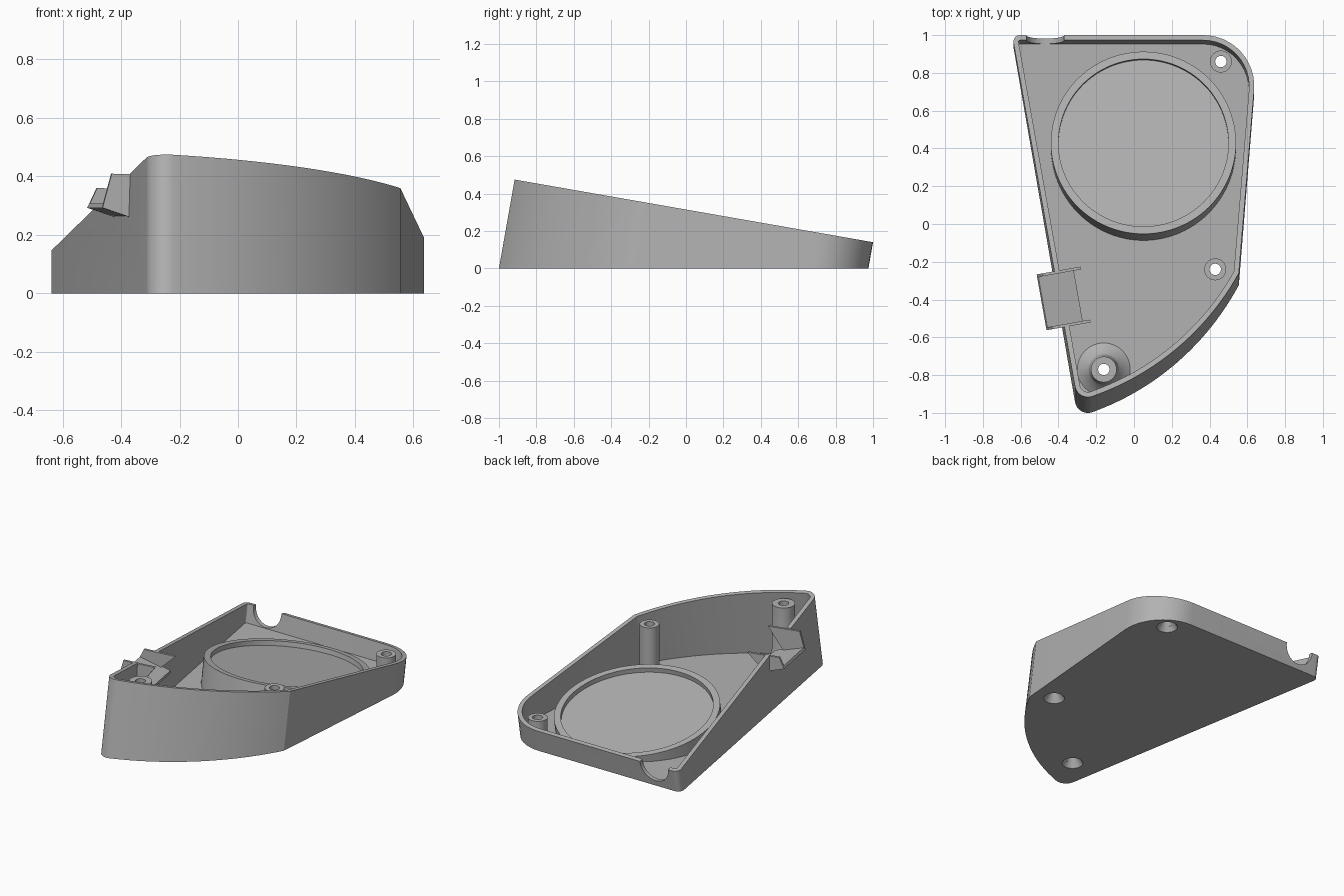
import bpy, bmesh, math
from mathutils import Vector, Matrix

if "Cube" in bpy.data.objects:
    bpy.data.objects.remove(bpy.data.objects["Cube"])

TILT = math.radians(10)
N = Vector((0, math.sin(TILT), math.cos(TILT)))   # wall direction
FLOOR, WALL = 0.03, 0.027

grey = bpy.data.materials.new("grey plastic")
grey.diffuse_color = (0.45, 0.45, 0.45, 1)
grey.use_nodes = True
grey.node_tree.nodes["Principled BSDF"].inputs["Base Color"].default_value = grey.diffuse_color


def rim_z(y):
    return 0.3148 - 0.1747 * y


def slide(p, z):
    """Move a point along the wall direction to height z."""
    return p + N * ((z - p.z) / N.z)


def make(name, bm):
    bmesh.ops.recalc_face_normals(bm, faces=bm.faces)
    me = bpy.data.meshes.new(name)
    bm.to_mesh(me)
    bm.free()
    ob = bpy.data.objects.new(name, me)
    bpy.context.collection.objects.link(ob)
    me.materials.append(grey)
    return ob


def smooth(ob):
    bpy.ops.object.select_all(action='DESELECT')
    ob.select_set(True)
    bpy.context.view_layer.objects.active = ob
    bpy.ops.object.shade_smooth_by_angle(angle=math.radians(20))


def bridge(bm, a, b):
    n = len(a)
    for i in range(n):
        bm.faces.new((a[i], a[(i + 1) % n], b[(i + 1) % n], b[i]))


def lathe(name, profile, closed, seg=48):
    """Spin (radius, z) points around z; closed joins last to first."""
    bm = bmesh.new()
    rings = [[bm.verts.new((r * math.cos(2 * math.pi * i / seg),
                            r * math.sin(2 * math.pi * i / seg), z))
              for i in range(seg)] for r, z in profile]
    for a, b in zip(rings, rings[1:]):
        bridge(bm, a, b)
    if closed:
        bridge(bm, rings[-1], rings[0])
    else:
        bm.faces.new(rings[0])
        bm.faces.new(rings[-1])
    return make(name, bm)


def prism(name, pts, offset):
    bm = bmesh.new()
    a = [bm.verts.new(p) for p in pts]
    b = [bm.verts.new(p + offset) for p in pts]
    bm.faces.new(a)
    bm.faces.new(b)
    bridge(bm, a, b)
    return make(name, bm)


def fillet(corners, steps=12):
    out = []
    for i, (x, y, r) in enumerate(corners):
        p = Vector((x, y))
        if r == 0:
            out.append(p)
            continue
        u = (Vector(corners[i - 1][:2]) - p).normalized()
        v = (Vector(corners[(i + 1) % len(corners)][:2]) - p).normalized()
        half = u.angle(v) / 2
        c = p + (u + v).normalized() * (r / math.sin(half))
        s = p + u * (r / math.tan(half)) - c
        e = p + v * (r / math.tan(half)) - c
        turn = math.atan2(s.x * e.y - s.y * e.x, s.dot(e))
        out += [c + Matrix.Rotation(turn * k / steps, 2) @ s for k in range(steps + 1)]
    return out


def inset(pts, d):
    out = []
    for i, p in enumerate(pts):
        a = (p - pts[i - 1]).normalized()
        b = (pts[(i + 1) % len(pts)] - p).normalized()
        na, nb = Vector((-a.y, a.x)), Vector((-b.y, b.x))
        out.append(p + (na + nb) * (d / (1 + na.dot(nb))))
    return out


# Rim outline, counter-clockwise: front arc, right side, back, left side
B, A, sag = Vector((-0.2, -0.905)), Vector((0.555, -0.26)), 0.09
chord = A - B
radius = chord.length ** 2 / (8 * sag) + sag / 2
out_dir = Vector((chord.y, -chord.x)).normalized()
centre = (A + B) / 2 - out_dir * (radius - sag)
half = math.asin(chord.length / 2 / radius)
arc = [centre + Matrix.Rotation(-half + 2 * half * k / 24, 2) @ (out_dir * radius)
       for k in range(25)]
corners = [(-0.298, -0.941, 0.07)] + [(p.x, p.y, 0) for p in arc]
corners += [(0.66, 1.0, 0.27), (-0.645, 1.0, 0.035)]
outer = fillet(corners)
inner = inset(outer, WALL)

# Tray shell with leaning walls
bm = bmesh.new()
top_o = [Vector((p.x, p.y, rim_z(p.y))) for p in outer]
top_i = [Vector((p.x, p.y, rim_z(p.y))) for p in inner]
loops = [[bm.verts.new(p) for p in ring] for ring in (
    [slide(p, 0) for p in top_o], top_o, top_i, [slide(p, FLOOR) for p in top_i])]
for a, b in zip(loops, loops[1:]):
    bridge(bm, a, b)
bm.faces.new(loops[0])
bm.faces.new(loops[-1])
shell = make("shell", bm)

cutters = []

# Screw posts with countersunk holes from below
posts = [(0.46, 0.86, 0.150, 0.058, False), (0.43, -0.24, 0.343, 0.058, False),
         (-0.16, -0.77, 0.432, 0.068, True)]
for i, (x, y, top, r, flared) in enumerate(posts):
    foot = [(0.14, FLOOR), (0.105, 0.055), (0.08, 0.09), (r, 0.14)] if flared else [(r, FLOOR)]
    post = lathe(f"screw_post_{i + 1}",
                 foot + [(r, top), (0.03, top), (0.03, 0.05), (0.043, FLOOR)], True)
    post.location = (x, y, 0)
    smooth(post)
    cut = lathe("hole_cutter", [(0.0695, -0.01), (0.03, 0.05), (0.03, 0.06)], False)
    cut.location = (x, y, 0)
    cutters.append(cut)

# Round cable notch in the back wall
notch = lathe("notch_cutter", [(0.1, -0.1), (0.1, 0.1)], False)
notch.matrix_world = Matrix.Translation((-0.47, 0.98, 0.135)) @ Matrix.Rotation(math.pi / 2, 4, 'X')
cutters.append(notch)

# Slot in the left wall, holding a sloping chute between two gussets
along = Vector((0.175, -0.985, 0)).normalized()
inward = Vector((0.985, 0.175, 0)).normalized()
slot = Vector((-0.42, -0.25, 0))
SLOT = 0.3


def section(start, pts):
    return [start + inward * a + Vector((0, 0, z)) for a, z in pts]


cutters.append(prism("slot_cutter", section(slot, [(-0.1, 0.30), (-0.1, 0.6), (0.1, 0.6), (0.1, 0.245)]),
                     along * SLOT))
prism("chute_floor", section(slot, [(-0.097, 0.293), (-0.09, 0.308), (0.1, 0.25), (0.1, 0.233)]),
      along * SLOT)
for name, d in (("chute_gusset_back", 0), ("chute_gusset_front", SLOT - 0.015)):
    p = slot + along * d
    tip = [(-0.097, 0.293), (-0.065, 0), (0.14, 0), (0.03, 0.25)]
    pts = section(p, tip)
    for k in (1, 2):
        pts[k].z = rim_z(pts[k].y)
    prism(name, pts, along * 0.015)

# Apply the cuts to the shell
for c in cutters:
    c.hide_render = True
    mod = shell.modifiers.new(c.name, 'BOOLEAN')
    mod.operation, mod.solver, mod.object = 'DIFFERENCE', 'EXACT', c
bpy.context.view_layer.update()
shell.data = bpy.data.meshes.new_from_object(
    shell.evaluated_get(bpy.context.evaluated_depsgraph_get()))
shell.modifiers.clear()
for c in cutters:
    bpy.data.objects.remove(c)
smooth(shell)

# Tilted round seat with a raised lip, running down into the floor
seat = lathe("round_seat", [(0.49, -0.05), (0.49, 0), (0.45, 0), (0.45, -0.03)], False, 96)
seat.data.transform(Matrix.Translation((0.05, 0.43, rim_z(0.43) - 0.10)) @ Matrix.Rotation(-TILT, 4, 'X'))
for v in seat.data.vertices[:96]:
    v.co = slide(v.co, 0.015)
smooth(seat)
